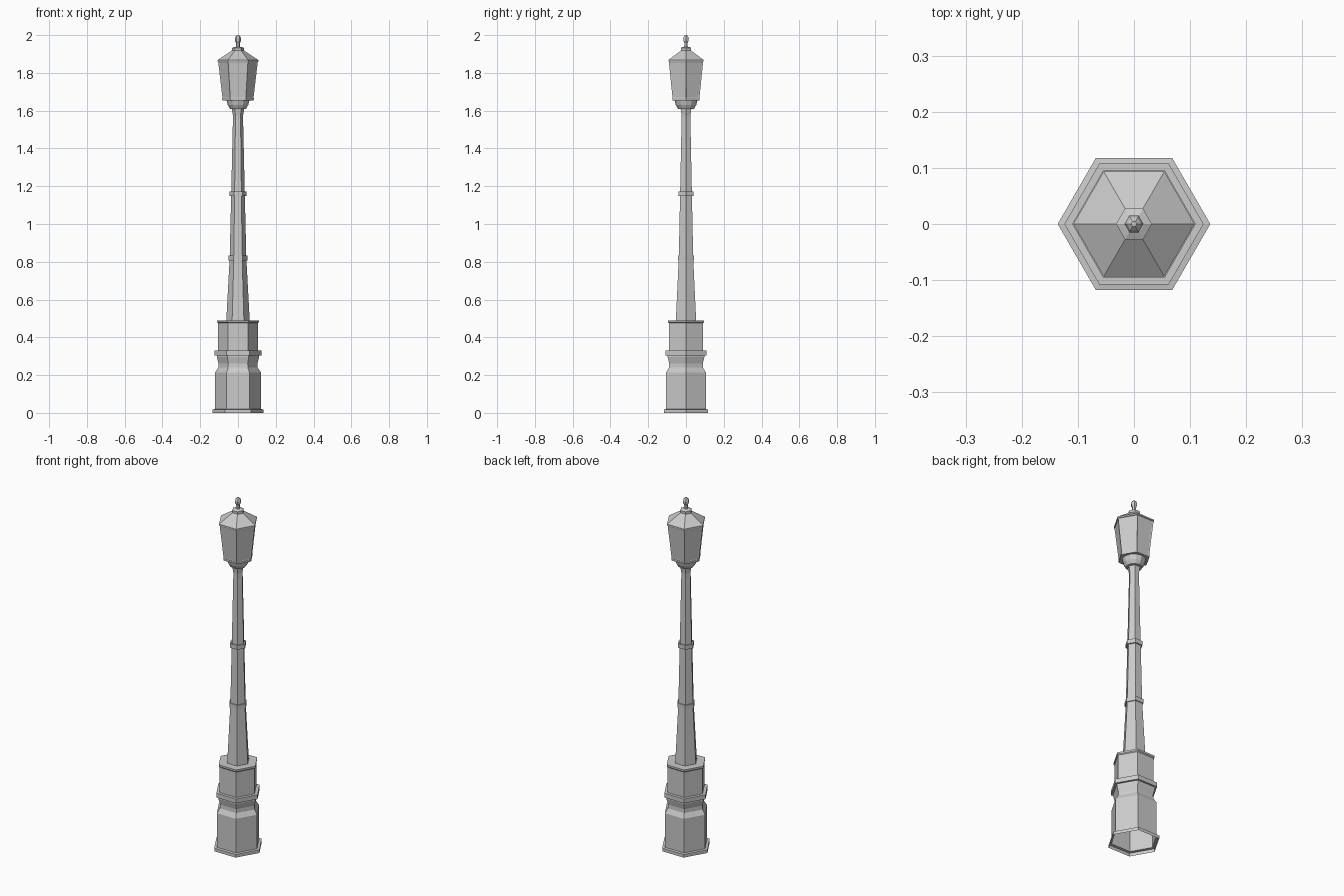
import bpy, bmesh, math

if "Cube" in bpy.data.objects:
    bpy.data.objects.remove(bpy.data.objects["Cube"])


def lathe(name, profile, sides=6, cap_bottom=False, cap_top=False):
    """Stack polygon rings (radius, height) into a faceted part."""
    bm = bmesh.new()
    rings = []
    for r, z in profile:
        rings.append([bm.verts.new((r * math.cos(2 * math.pi * i / sides),
                                    r * math.sin(2 * math.pi * i / sides), z))
                      for i in range(sides)])
    for a, b in zip(rings, rings[1:]):
        for i in range(sides):
            j = (i + 1) % sides
            bm.faces.new((a[i], a[j], b[j], b[i]))
    if cap_bottom:
        bm.faces.new(rings[0][::-1])
    if cap_top:
        bm.faces.new(rings[-1])
    mesh = bpy.data.meshes.new(name)
    bm.to_mesh(mesh)
    bm.free()
    obj = bpy.data.objects.new(name, mesh)
    bpy.context.collection.objects.link(obj)
    return obj


# Hollow pedestal, open underneath, with waist, band and upper block
lathe("pedestal", [
    (0.136, 0.0), (0.136, 0.018), (0.121, 0.02), (0.121, 0.215),
    (0.104, 0.24), (0.103, 0.262), (0.112, 0.295), (0.112, 0.305),
    (0.124, 0.305), (0.124, 0.33), (0.105, 0.33), (0.105, 0.475),
    (0.110, 0.48), (0.110, 0.49), (0.060, 0.49)])

# Tapered shaft
lathe("shaft", [(0.062, 0.49), (0.044, 0.82), (0.036, 1.16),
                (0.027, 1.55), (0.027, 1.575), (0.033, 1.612)])

# Raised collars on the shaft
for name, r, z in (("lower_collar", 0.050, 0.82), ("upper_collar", 0.045, 1.16)):
    lathe(name, [(r - 0.008, z - 0.012), (r, z - 0.012),
                 (r, z + 0.012), (r - 0.008, z + 0.012)])

# Rounded bowl under the lantern
lathe("lantern_bowl", [(0.03, 1.608), (0.042, 1.61), (0.054, 1.63),
                       (0.062, 1.66)], sides=12, cap_bottom=True)

# Lantern base rim
lathe("lantern_rim", [(0.083, 1.655), (0.084, 1.667)],
      cap_bottom=True, cap_top=True)

# Flared lantern body with shallow inset panes
lantern = lathe("lantern_body", [(0.082, 1.665), (0.105, 1.86)])
bm = bmesh.new()
bm.from_mesh(lantern.data)
bmesh.ops.inset_individual(bm, faces=bm.faces[:], thickness=0.008, depth=-0.002)
bm.to_mesh(lantern.data)
bm.free()

# Hexagonal roof with eaves and small crown
lathe("lantern_roof", [
    (0.101, 1.858), (0.108, 1.86), (0.108, 1.868), (0.032, 1.918),
    (0.032, 1.932), (0.018, 1.938)], cap_bottom=True, cap_top=True)

# Finial stem and ball
lathe("finial", [
    (0.011, 1.935), (0.010, 1.958), (0.016, 1.970), (0.017, 1.981),
    (0.013, 1.993), (0.005, 2.0)], cap_top=True)
